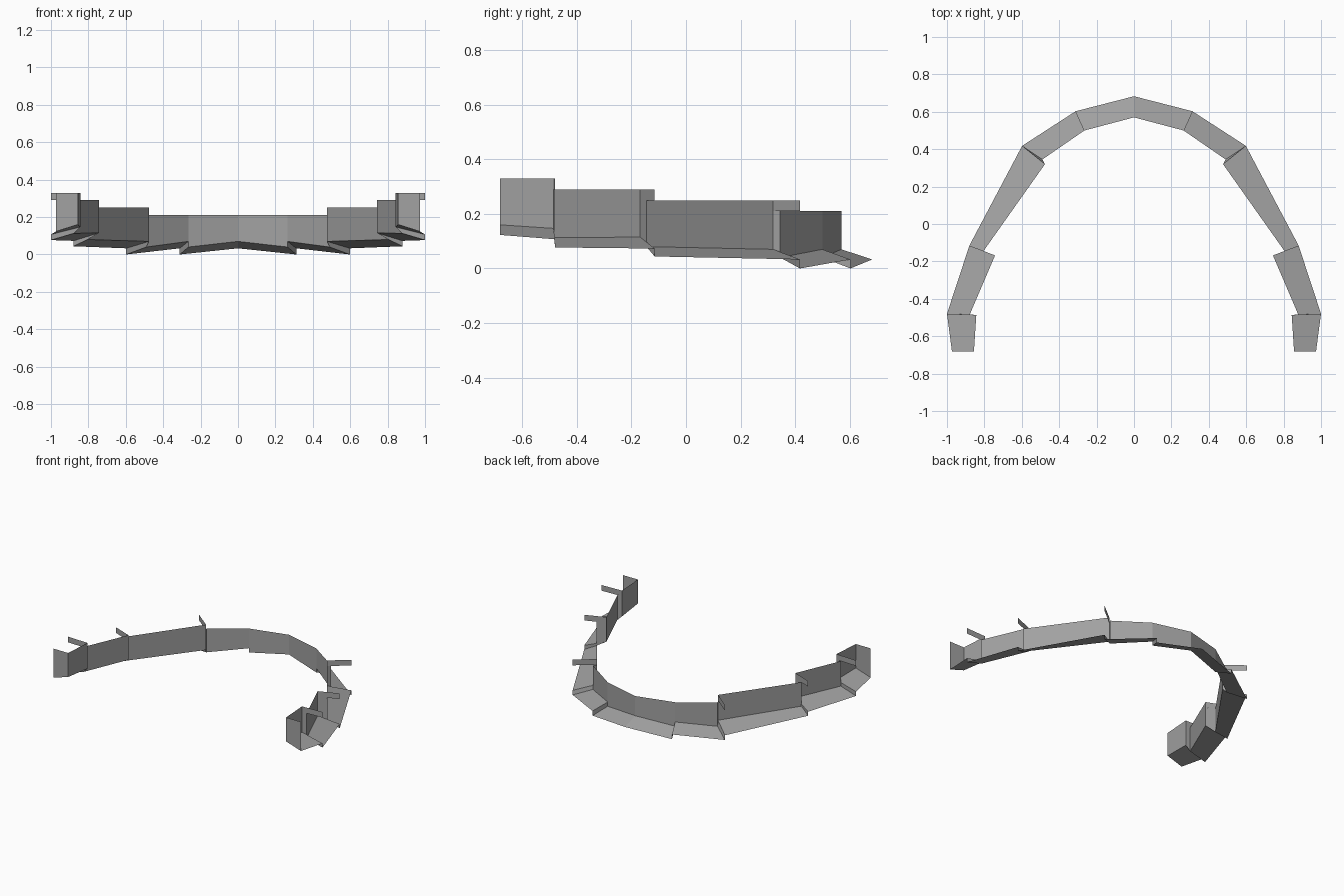
import bpy

if "Cube" in bpy.data.objects:
    bpy.data.objects.remove(bpy.data.objects["Cube"])

mat = bpy.data.materials.new("mid grey")
mat.diffuse_color = (0.36, 0.36, 0.36, 1)
mat.use_nodes = True
mat.node_tree.nodes["Principled BSDF"].inputs["Base Color"].default_value = mat.diffuse_color

# Right-hand sections, back centre to front end:
# (outer start, inner start, outer end, inner end, wall top)
sections = [
    ((0, .683, .033), (0, .57, .07), (.312, .603, 0), (.265, .50, .04), .21),
    ((.312, .603, .033), (.265, .50, .07), (.598, .418, 0), (.49, .345, .04), .21),
    ((.598, .418, .033), (.476, .32, .07), (.88, -.115, .044), (.805, -.145, .08), .25),
    ((.88, -.115, .073), (.743, -.168, .115), (1.0, -.48, .077), (.878, -.484, .113), .29),
    ((1.0, -.48, .107), (.843, -.486, .147), (.973, -.683, .123), (.856, -.683, .16), .33),
]


def up(p, z):
    return (p[0], p[1], z)


def build(name, quads):
    """Make a sheet object from quads, mirrored across x."""
    verts = [p for q in quads for p in q]
    faces = [tuple(range(4 * i, 4 * i + 4)) for i in range(len(quads))]
    me = bpy.data.meshes.new(name)
    me.from_pydata(verts, [], faces)
    me.materials.append(mat)
    ob = bpy.data.objects.new(name, me)
    bpy.context.collection.objects.link(ob)
    mod = ob.modifiers.new("mirror", 'MIRROR')
    mod.use_mirror_merge = False


# Sloping lower strip and upright inner wall
build("sloped_apron", [(o0, o1, i1, i0) for o0, i0, o1, i1, t in sections])
build("inner_wall", [(i0, i1, up(i1, t), up(i0, t)) for o0, i0, o1, i1, t in sections])

# Risers closing the notches under the apron, and fins at the top of each step
risers, fins, returns = [], [], []
for a, b in zip(sections, sections[1:]):
    risers.append((a[2], b[0], b[1], a[3]))
    if b[4] > a[4]:
        fins.append((up(b[0], a[4]), up(b[1], a[4]), up(b[1], b[4]), up(b[0], b[4])))
        returns.append((a[3], b[1], up(b[1], a[4]), up(a[3], a[4])))
build("apron_riser", risers)
build("step_fin", fins)
build("wall_return", returns)

# Closing panel at the front tips
o0, i0, o1, i1, t = sections[-1]
build("end_panel", [(i1, o1, up(o1, t), up(i1, t))])
